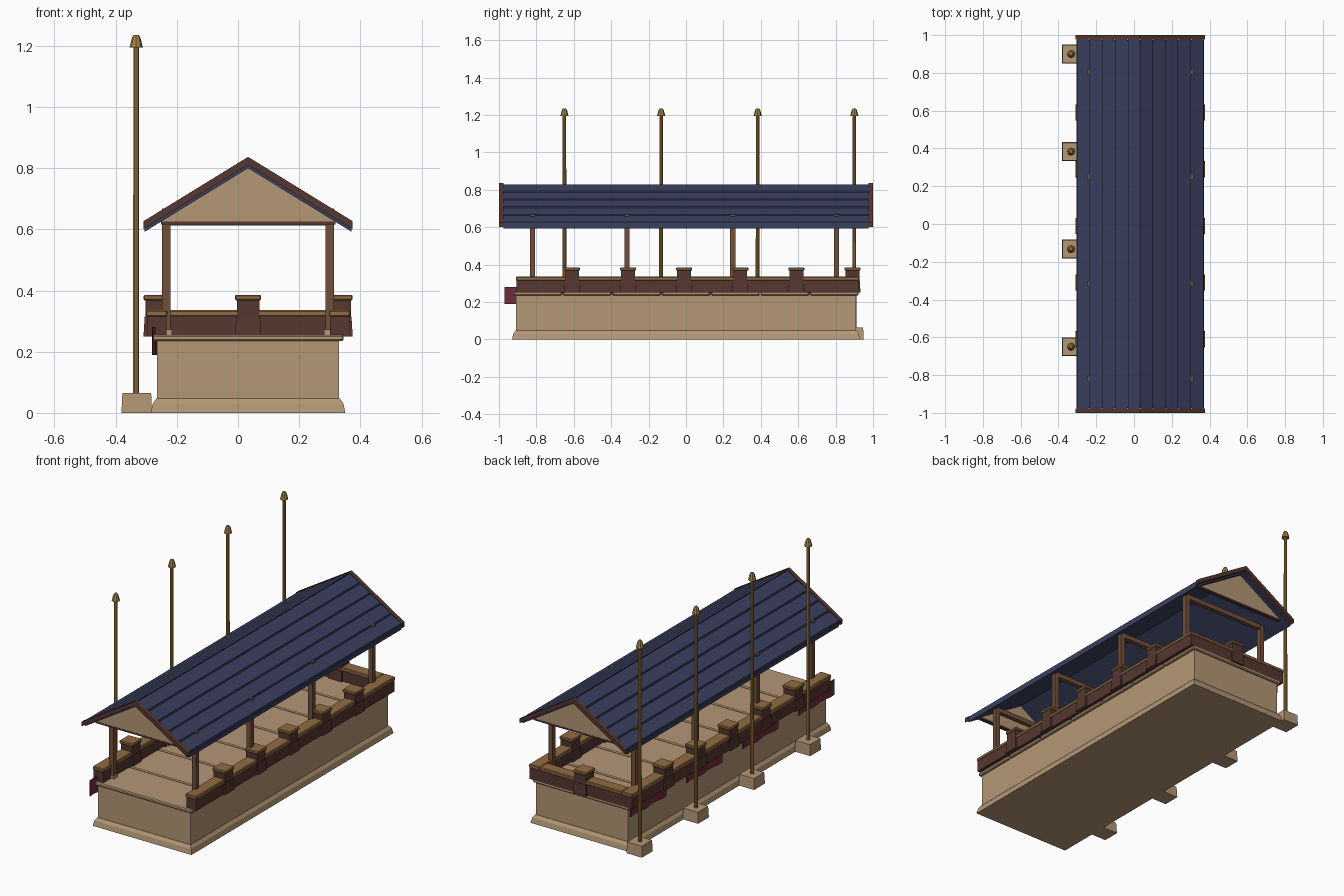
import bpy, bmesh, math

if "Cube" in bpy.data.objects:
    bpy.data.objects.remove(bpy.data.objects["Cube"])

CX = 0.033                      # centre line of the pavilion


def material(name, rgb):
    m = bpy.data.materials.new(name)
    m.diffuse_color = (*rgb, 1)
    m.use_nodes = True
    m.node_tree.nodes["Principled BSDF"].inputs["Base Color"].default_value = m.diffuse_color
    return m


STONE = material("tan_stone", (0.46, 0.31, 0.18))
NAVY = material("navy_roof", (0.042, 0.050, 0.112))
DARK = material("dark_brown_wood", (0.092, 0.038, 0.030))
POST = material("post_brown", (0.17, 0.080, 0.043))
GOLD = material("gold", (0.40, 0.23, 0.055))
CAP = material("cap_brown", (0.28, 0.15, 0.055))
RED = material("banner_red", (0.16, 0.026, 0.045))


def finish(bm, name, mat, bevel=0):
    bmesh.ops.recalc_face_normals(bm, faces=bm.faces)
    me = bpy.data.meshes.new(name)
    bm.to_mesh(me)
    bm.free()
    me.materials.append(mat)
    ob = bpy.data.objects.new(name, me)
    bpy.context.collection.objects.link(ob)
    if bevel:
        b = ob.modifiers.new("bevel", 'BEVEL')
        b.width, b.segments = bevel, 1
    return ob


def box(name, mat, x0, x1, y0, y1, z0, z1, inset=0, bevel=0):
    """Box from its limits; inset narrows the top on every side."""
    bm = bmesh.new()
    bmesh.ops.create_cube(bm, size=1)
    for v in bm.verts:
        t = inset if v.co.z > 0 else 0
        v.co = (x1 - t if v.co.x > 0 else x0 + t,
                y1 - t if v.co.y > 0 else y0 + t,
                z1 if v.co.z > 0 else z0)
    return finish(bm, name, mat, bevel)


def prism(name, mat, profile, y0, y1):
    """Extrude an x-z profile along y."""
    bm = bmesh.new()
    face = bm.faces.new([bm.verts.new((x, y0, z)) for x, z in profile])
    ext = bmesh.ops.extrude_face_region(bm, geom=[face])["geom"]
    for v in ext:
        if isinstance(v, bmesh.types.BMVert):
            v.co.y = y1
    return finish(bm, name, mat)


def cone(name, mat, x, y, z0, z1, r0, r1, sides):
    bm = bmesh.new()
    bmesh.ops.create_cone(bm, cap_ends=True, segments=sides, radius1=r0,
                          radius2=r1, depth=z1 - z0)
    bmesh.ops.translate(bm, verts=bm.verts, vec=(x, y, (z0 + z1) / 2))
    return finish(bm, name, mat)


# Stone base: plinth with sloped shoulder, wall, deck slabs with joints
box("plinth", STONE, CX - 0.318, CX + 0.318, -0.93, 0.93, 0, 0.03, 0.006)
box("plinth_shoulder", STONE, CX - 0.312, CX + 0.312, -0.924, 0.924, 0.03, 0.047, 0.012)
box("wall", STONE, CX - 0.297, CX + 0.297, -0.91, 0.91, 0.04, 0.244)
for i in range(7):
    y = -0.925 + i * 1.85 / 7
    box("deck_slab", STONE, CX - 0.312, CX + 0.312, y + 0.003,
        y + 1.85 / 7 - 0.003, 0.235, 0.255, bevel=0.005)


# Parapet on both long sides and the back
def pillar(x, y):
    box("parapet_pillar_foot", DARK, x - 0.043, x + 0.043, y - 0.043, y + 0.043, 0.25, 0.315, 0.004)
    box("parapet_pillar", DARK, x - 0.037, x + 0.037, y - 0.037, y + 0.037, 0.315, 0.372)
    box("pillar_cap", CAP, x - 0.043, x + 0.043, y - 0.043, y + 0.043, 0.368, 0.386, bevel=0.004)


for s in (-1, 1):
    x = CX + s * 0.299
    box("side_rail", DARK, x - 0.032, x + 0.032, -0.905, 0.922, 0.25, 0.316)
    box("side_rail_cap", CAP, x - 0.035, x + 0.035, -0.91, 0.925, 0.315, 0.336, bevel=0.004)
    for i in range(5):
        pillar(x, -0.61 + 0.3 * i)
box("back_rail", DARK, CX - 0.28, CX + 0.28, 0.858, 0.922, 0.25, 0.316)
box("back_rail_cap", CAP, CX - 0.265, CX + 0.265, 0.855, 0.925, 0.315, 0.336, bevel=0.004)
pillar(CX, 0.89)

# Roof frames: two posts and a cross beam each
for y in (-0.82, -0.315, 0.25, 0.805):
    for s in (-1, 1):
        x = CX + s * 0.267
        box("roof_post", POST, x - 0.014, x + 0.014, y - 0.014, y + 0.014, 0.25, 0.668)
        box("post_foot", STONE, x - 0.019, x + 0.019, y - 0.019, y + 0.019, 0.25, 0.272)
    box("cross_beam", POST, CX - 0.267, CX + 0.267, y - 0.013, y + 0.013, 0.613, 0.64)

# Roof: chevron underlay, planks with gaps, barge boards and gables
HALF, SLOPE = 0.338, 0.615


def chevron(top, thick, half):
    drop = half * SLOPE
    return [(CX - half, top - drop), (CX, top), (CX + half, top - drop),
            (CX + half, top - drop - thick), (CX, top - thick),
            (CX - half, top - drop - thick)]


prism("roof_underlay", NAVY, chevron(0.822, 0.022, HALF), -0.975, 0.975)
for s in (-1, 1):
    for i in range(5):
        a, b = (i * HALF / 5 + 0.003, (i + 1) * HALF / 5 - 0.002)
        za, zb = 0.832 - a * SLOPE, 0.832 - b * SLOPE
        prism("roof_plank", NAVY, [(CX + s * a, za - 0.002), (CX + s * b, zb + 0.002),
                                   (CX + s * b, zb - 0.014), (CX + s * a, za - 0.014)],
              -0.98, 0.98)
    prism("barge_board", DARK, chevron(0.837, 0.026, 0.342), s * 0.976, s * 1.0)
    prism("gable", STONE, [(CX - 0.29, 0.624), (CX + 0.29, 0.624), (CX, 0.803)],
          s * 0.93, s * 0.95)
    box("gable_sill", DARK, CX - 0.285, CX + 0.285, s * 0.94 - 0.011,
        s * 0.94 + 0.011, 0.616, 0.626)

# Flagpoles along the left side, each with a banner on the wall
for y in (-0.65, -0.133, 0.383, 0.9):
    box("pole_base", STONE, -0.381, -0.281, y - 0.05, y + 0.05, 0, 0.065, 0.003)
    cone("flagpole", GOLD, -0.333, y, 0.06, 1.2, 0.0105, 0.0095, 10)
    cone("finial", GOLD, -0.333, y, 1.194, 1.226, 0.022, 0.014, 8)
    cone("finial_tip", GOLD, -0.333, y, 1.226, 1.236, 0.014, 0.008, 8)
    # gently waving cloth
    bm = bmesh.new()
    rows = []
    for i in range(9):
        x = -0.276 + 0.006 * math.sin(i * 1.5)
        rows.append([bm.verts.new((x, y - 0.04 * i, z)) for z in (0.19, 0.28)])
    for p, q in zip(rows, rows[1:]):
        bm.faces.new((p[0], q[0], q[1], p[1]))
    cloth = finish(bm, "banner", RED)
    cloth.modifiers.new("thickness", 'SOLIDIFY').thickness = 0.005
